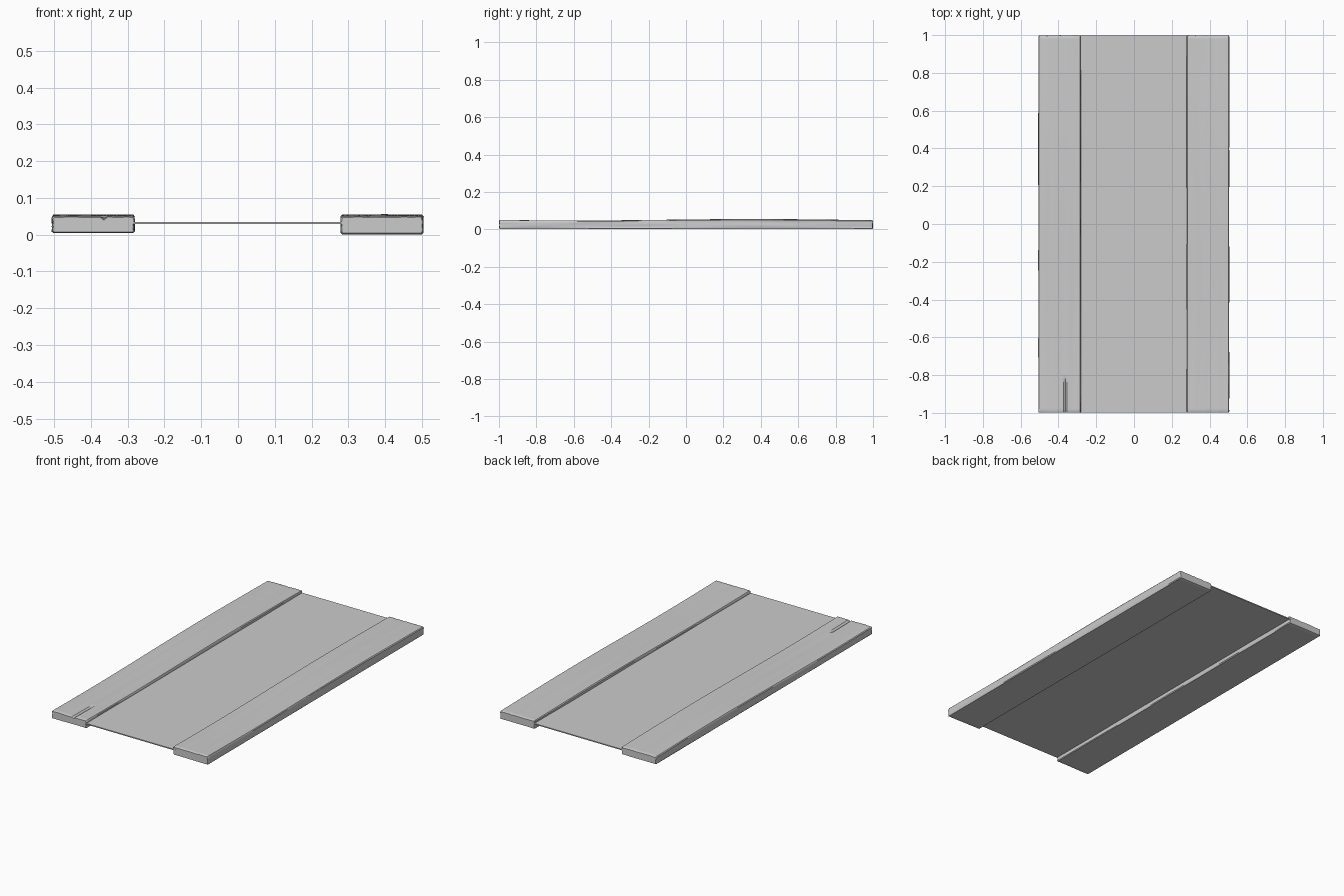
import bpy
import bmesh
import math
from mathutils import Vector, noise

old = bpy.data.objects.get("Cube")
if old:
    bpy.data.objects.remove(old, do_unlink=True)


def make_material(name, value):
    mat = bpy.data.materials.new(name)
    mat.use_nodes = True
    color = (value, value, value, 1)
    mat.diffuse_color = color
    mat.node_tree.nodes["Principled BSDF"].inputs["Base Color"].default_value = color
    return mat


grey = make_material("plain grey", 0.6)


def finish(bm, name):
    bmesh.ops.recalc_face_normals(bm, faces=bm.faces[:])
    mesh = bpy.data.meshes.new(name)
    bm.to_mesh(mesh)
    bm.free()
    mesh.materials.append(grey)
    obj = bpy.data.objects.new(name, mesh)
    bpy.context.collection.objects.link(obj)
    bpy.ops.object.select_all(action="DESELECT")
    obj.select_set(True)
    bpy.context.view_layer.objects.active = obj
    bpy.ops.object.shade_smooth_by_angle(angle=math.radians(35))
    return obj


def wobble(x, y, z, seed):
    return noise.noise(Vector((x, y, z + seed * 7.3)))


# Unit outline of a board: chamfered corners, dense top and sides
def board_outline(top=22, side=6):
    c, h = 0.025, 0.1
    pts = [(c + (1 - 2 * c) * i / top, 1) for i in range(top + 1)]
    pts += [(1, 1 - h - (1 - 2 * h) * i / side) for i in range(side + 1)]
    pts += [(1 - c - (1 - 2 * c) * i / 4, 0) for i in range(5)]
    pts += [(0, h + (1 - 2 * h) * i / side) for i in range(side + 1)]
    return pts


# Weathered board: outline swept along y with warped top and chipped edges
def board(name, x0, x1, bottom, seed, split=None):
    bm = bmesh.new()
    outline = board_outline()
    steps = 130
    ys = [-0.998] + [-0.992 + 1.984 * i / steps for i in range(steps + 1)] + [0.998]
    rings = []
    for k, y in enumerate(ys):
        at_end = k in (0, len(ys) - 1)
        warp = 0.051 + 0.004 * math.sin(math.pi * (y + 0.12) / 0.95)
        ring = []
        for u, v in outline:
            x = x0 + (x1 - x0) * u
            z = bottom + (warp - bottom) * v
            yy = y
            # Long soft grain across the top
            if v == 1:
                z += 0.0015 * wobble(u * 7, y * 0.9, 0, seed)
                if split and abs(u - split) < 0.03 and y < -0.82:
                    z -= 0.008
            # Splintered long edges
            if u in (0, 1):
                x += (0.5 - u) * 0.005 * (1 + wobble(v * 5, y * 3, u * 9, seed))
            # Rough sawn ends
            if at_end:
                yy += 0.003 * wobble(u * 12, v * 4, y, seed)
                x += (0.5 - u) * 0.006
                z += (0.5 - v) * 0.006
            ring.append(bm.verts.new((x, yy, z)))
        rings.append(ring)
    n = len(outline)
    for a, b in zip(rings, rings[1:]):
        for i in range(n):
            j = (i + 1) % n
            bm.faces.new((a[i], a[j], b[j], b[i]))
    for ring in (rings[0], rings[-1]):
        bm.faces.new(ring)
    return finish(bm, name)


board("right_board", -0.508, -0.279, 0.004, 1, split=0.62)
board("left_board", 0.277, 0.506, 0.001, 4)

# Thin panel spanning between the two boards
bm = bmesh.new()
bmesh.ops.create_cube(bm, size=1)
for v in bm.verts:
    v.co = Vector((v.co.x * 0.6, v.co.y * 1.996, 0.032 + v.co.z * 0.006))
finish(bm, "centre_panel")
